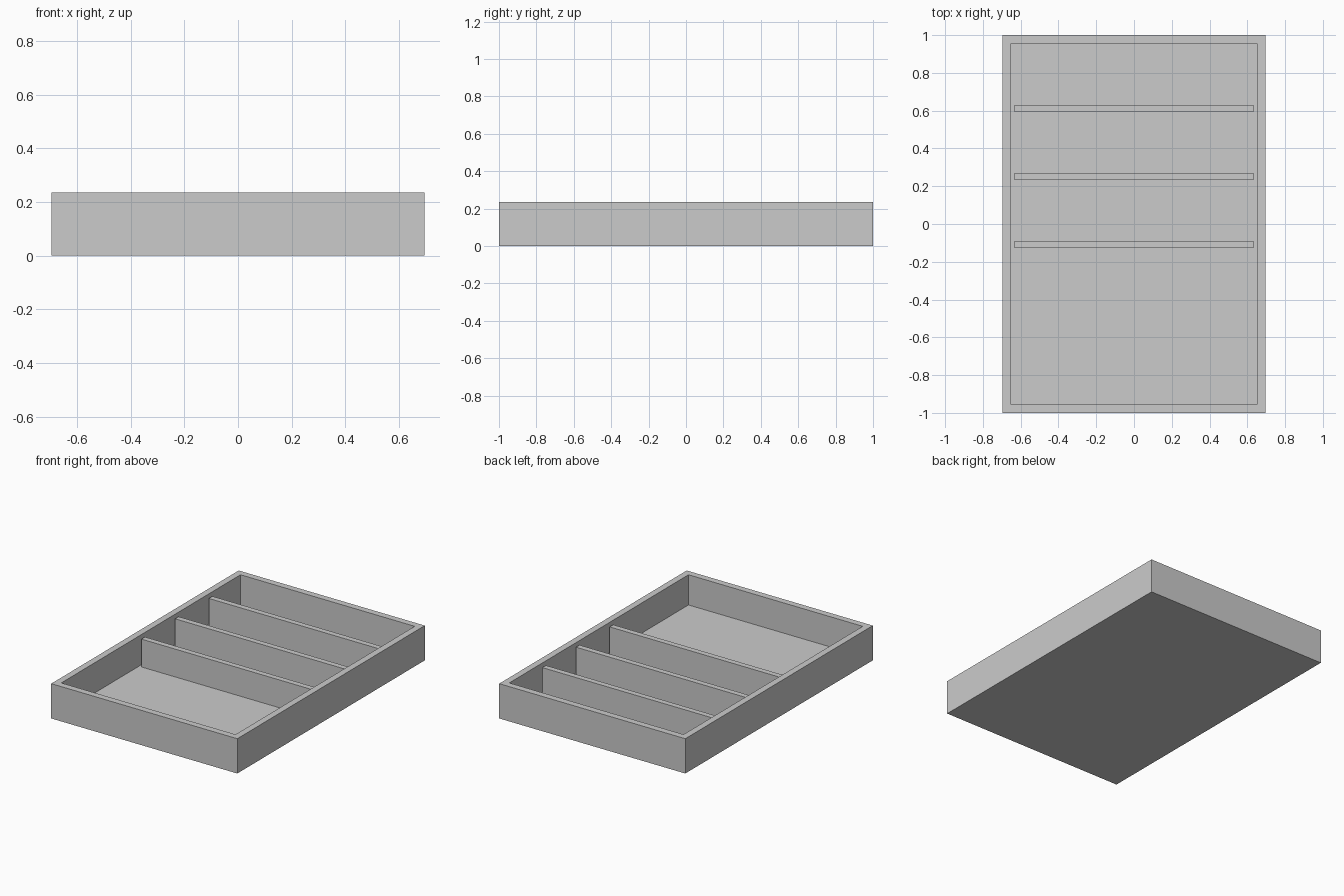
import bpy
import bmesh
from mathutils import Vector

cube = bpy.data.objects.get("Cube")
if cube:
    bpy.data.objects.remove(cube, do_unlink=True)

WIDTH, LENGTH, HEIGHT = 1.39, 2.0, 0.235
WALL, FLOOR = 0.0625, 0.031
DIVIDER_TOP, DIVIDER_THICK = 0.219, 0.038

grey = bpy.data.materials.new("plain_grey")
grey.use_nodes = True
colour = (0.6, 0.6, 0.6, 1)
grey.diffuse_color = colour
grey.node_tree.nodes["Principled BSDF"].inputs["Base Color"].default_value = colour


def add_box(bm, size, centre):
    verts = bmesh.ops.create_cube(bm, size=1)["verts"]
    bmesh.ops.scale(bm, vec=Vector(size), verts=verts)
    bmesh.ops.translate(bm, vec=Vector(centre), verts=verts)


def finish(bm, name):
    bmesh.ops.recalc_face_normals(bm, faces=bm.faces)
    mesh = bpy.data.meshes.new(name)
    bm.to_mesh(mesh)
    bm.free()
    mesh.materials.append(grey)
    obj = bpy.data.objects.new(name, mesh)
    bpy.context.collection.objects.link(obj)
    return obj


# Open tray: inset the top face, then sink it to form the floor
bm = bmesh.new()
add_box(bm, (WIDTH, LENGTH, HEIGHT), (0, 0, HEIGHT / 2))
top = max(bm.faces, key=lambda f: f.calc_center_median().z)
bmesh.ops.inset_region(bm, faces=[top], thickness=WALL)
sunk = bmesh.ops.extrude_discrete_faces(bm, faces=[top])["faces"][0]
bmesh.ops.translate(bm, vec=(0, 0, FLOOR - HEIGHT), verts=sunk.verts)
finish(bm, "tray")

# Cross dividers, a little lower than the rim
for i, y in enumerate((-0.108, 0.251, 0.611)):
    bm = bmesh.new()
    add_box(bm, (WIDTH - 2 * WALL, DIVIDER_THICK, DIVIDER_TOP - FLOOR),
            (0, y, (DIVIDER_TOP + FLOOR) / 2))
    finish(bm, f"divider_{i + 1}")
